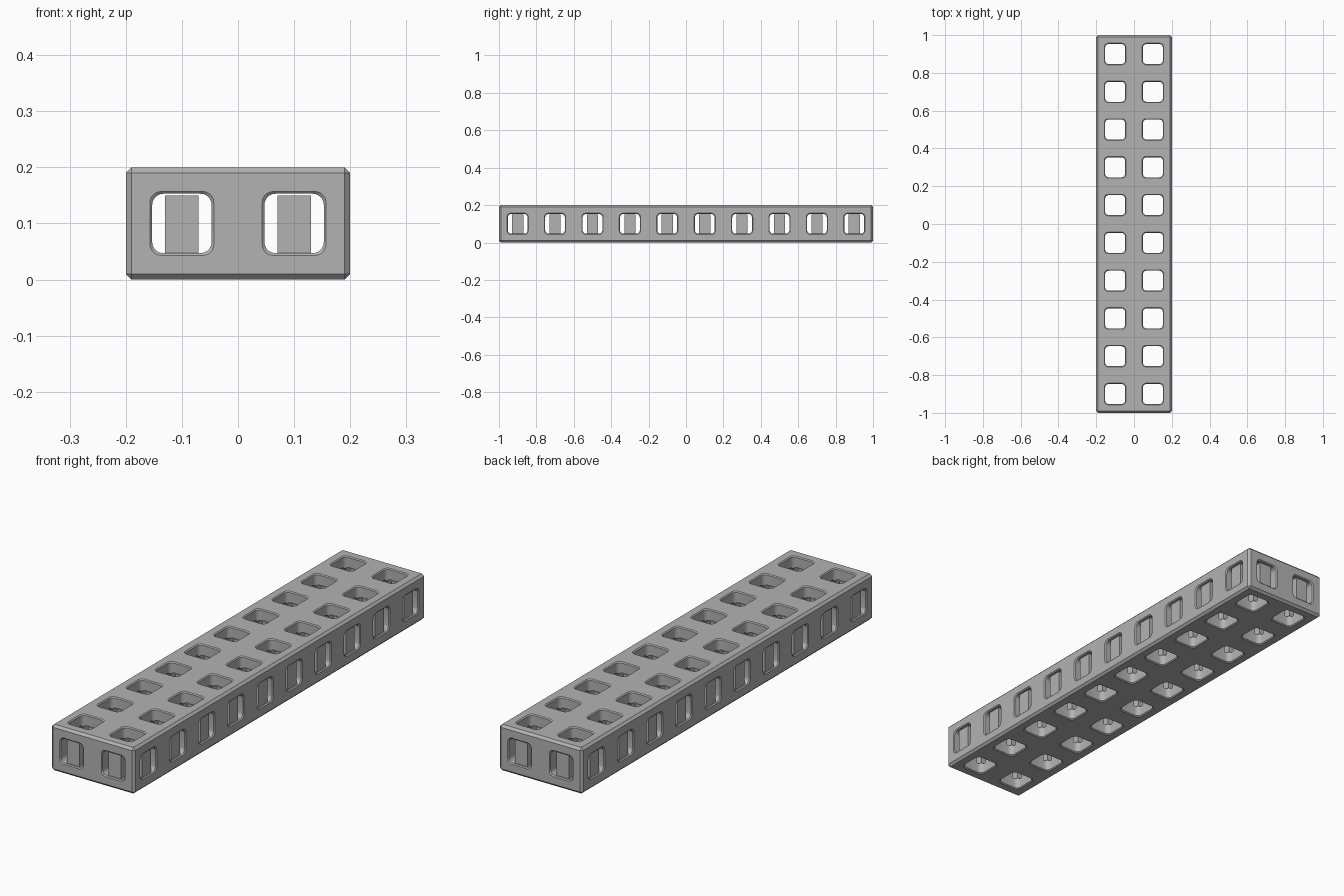
import bpy, bmesh, math
from mathutils import Vector

if "Cube" in bpy.data.objects:
    bpy.data.objects.remove(bpy.data.objects["Cube"])

CELL, COLS, ROWS = 0.2, 2, 10
HALF = Vector((COLS * CELL / 2, ROWS * CELL / 2, CELL / 2))
XS = [(i + 0.5) * CELL - HALF.x for i in range(COLS)]
YS = [(j + 0.5) * CELL - HALF.y for j in range(ROWS)]
MID = CELL / 2
HOLE, RIM, RADIUS = 0.053, 0.004, 0.02

grey = bpy.data.materials.new("light grey")
grey.use_nodes = True
grey.diffuse_color = (0.45, 0.45, 0.45, 1)
grey.node_tree.nodes["Principled BSDF"].inputs["Base Color"].default_value = grey.diffuse_color


def make_object(name, bm):
    bmesh.ops.recalc_face_normals(bm, faces=bm.faces)
    mesh = bpy.data.meshes.new(name)
    bm.to_mesh(mesh)
    bm.free()
    mesh.materials.append(grey)
    obj = bpy.data.objects.new(name, mesh)
    bpy.context.collection.objects.link(obj)
    return obj


def add_box(bm, centre, size):
    verts = bmesh.ops.create_cube(bm, size=1)["verts"]
    for v in verts:
        v.co = Vector(centre) + v.co * Vector(size)


def rounded_square(half, steps=5):
    inner = half - RADIUS
    points = []
    for q in range(4):
        a0 = q * math.pi / 2
        cx = inner * (1 if q in (0, 3) else -1)
        cy = inner * (1 if q < 2 else -1)
        for s in range(steps + 1):
            a = a0 + s / steps * math.pi / 2
            points.append((cx + RADIUS * math.cos(a), cy + RADIUS * math.sin(a)))
    return points


def add_tunnel(bm, axis, centre, length):
    """Rounded square tunnel along an axis, flared where it leaves the body."""
    u, w = (axis + 1) % 3, (axis + 2) % 3
    sections = [(-length - RIM, HOLE + 2 * RIM), (RIM - length, HOLE),
                (length - RIM, HOLE), (length + RIM, HOLE + 2 * RIM)]
    rings = []
    for along, half in sections:
        ring = []
        for a, b in rounded_square(half):
            p = Vector(centre)
            p[axis] += along
            p[u] += a
            p[w] += b
            ring.append(bm.verts.new(p))
        rings.append(ring)
    n = len(rings[0])
    for r0, r1 in zip(rings, rings[1:]):
        for i in range(n):
            k = (i + 1) % n
            bm.faces.new((r0[i], r0[k], r1[k], r1[i]))
    bm.faces.new(rings[0])
    bm.faces.new(rings[-1])


# Chamfered beam body
bm = bmesh.new()
add_box(bm, (0, 0, MID), HALF * 2)
bmesh.ops.bevel(bm, geom=bm.edges[:], offset=0.01, segments=1, affect='EDGES')
body = make_object("beam_body", bm)

# Tunnels through the body along each axis
tunnels = [
    (0, HALF.x, [(0, y, MID) for y in YS]),
    (1, HALF.y, [(x, 0, MID) for x in XS]),
    (2, HALF.z, [(x, y, MID) for x in XS for y in YS]),
]
bpy.context.view_layer.objects.active = body
for axis, length, centres in tunnels:
    bm = bmesh.new()
    for c in centres:
        add_tunnel(bm, axis, c, length)
    cutter = make_object("tunnel_cutter", bm)
    cutter.hide_render = True
    mod = body.modifiers.new("tunnels", 'BOOLEAN')
    mod.operation, mod.solver, mod.object = 'DIFFERENCE', 'EXACT', cutter
    bpy.ops.object.modifier_apply(modifier=mod.name)
    bpy.data.objects.remove(cutter)

bpy.ops.object.select_all(action='DESELECT')
body.select_set(True)
bpy.ops.object.shade_smooth_by_angle(angle=math.radians(30))


# Upright posts inside the side openings, one in every wall between cells
def post_span(k, count):
    edge = (k - count / 2) * CELL
    lo = edge + 0.01 if k == 0 else edge - 0.045
    hi = edge - 0.01 if k == count else edge + 0.045
    return (lo + hi) / 2, hi - lo


POST_WIDTH, POST_LOW, POST_TOP = 0.06, 0.045, 0.15
z, height = (POST_LOW + POST_TOP) / 2, POST_TOP - POST_LOW
bm = bmesh.new()
for k in range(ROWS + 1):
    y, depth = post_span(k, ROWS)
    for x in XS:
        add_box(bm, (x, y, z), (POST_WIDTH, depth, height))
make_object("lengthwise_posts", bm)

bm = bmesh.new()
for k in range(COLS + 1):
    x, depth = post_span(k, COLS)
    for y in YS:
        add_box(bm, (x, y, z), (depth, POST_WIDTH, height))
make_object("crosswise_posts", bm)
